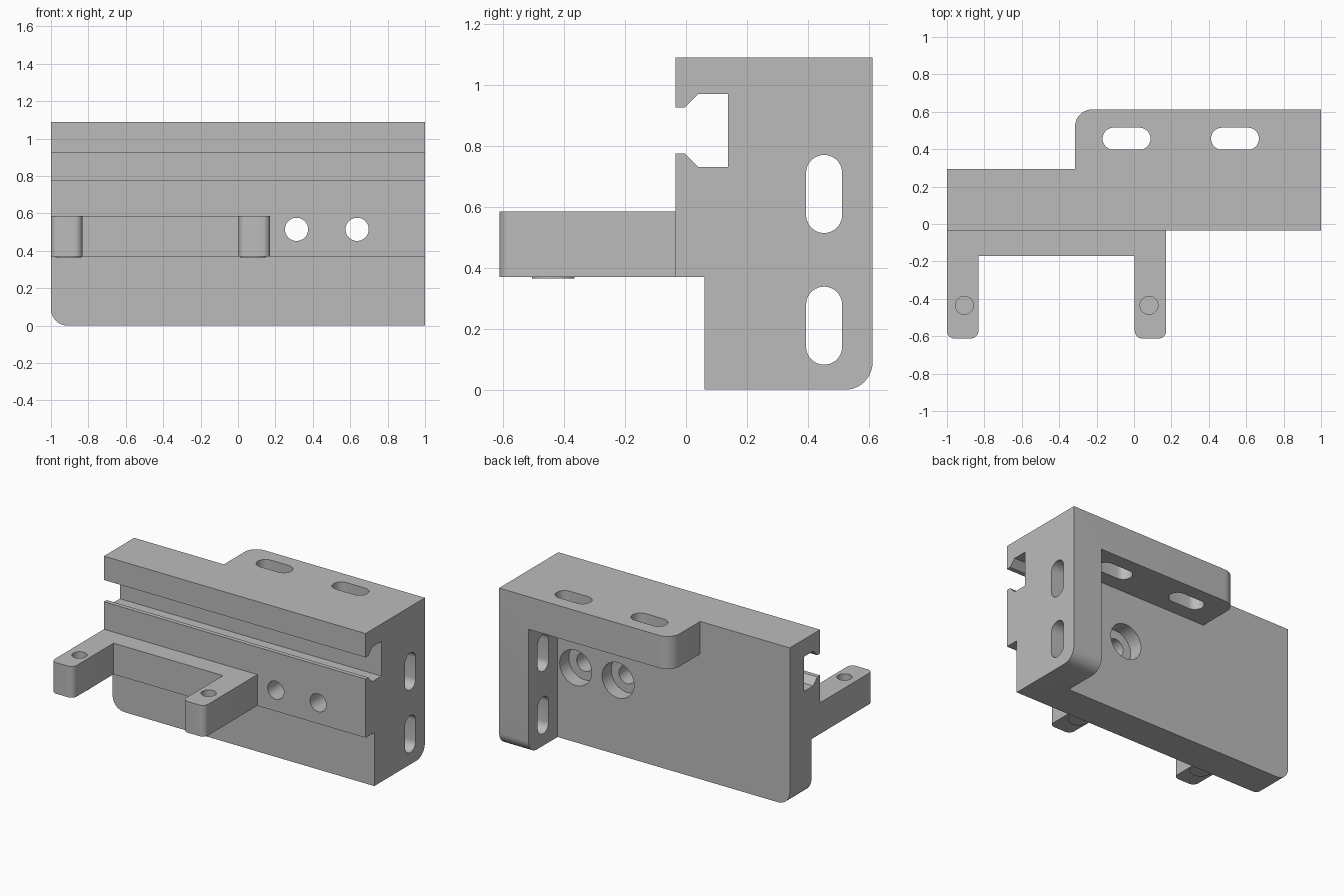
import bpy, bmesh, math
from mathutils import Vector, Matrix

cube = bpy.data.objects.get("Cube")
if cube:
    bpy.data.objects.remove(cube, do_unlink=True)

grey = bpy.data.materials.new("plain grey")
grey.use_nodes = True
grey.diffuse_color = (0.5, 0.5, 0.5, 1)
grey.node_tree.nodes["Principled BSDF"].inputs["Base Color"].default_value = (0.5, 0.5, 0.5, 1)

# Axes (u, v, extrusion) as columns of a rotation
ALONG_X = Matrix(((0, 0, 1), (1, 0, 0), (0, 1, 0)))
ALONG_Y = Matrix(((0, 1, 0), (0, 0, 1), (1, 0, 0)))
ALONG_Z = Matrix.Identity(3)


def prism(name, points, axes, start, end):
    """Extrude a closed outline along one axis."""
    bm = bmesh.new()
    verts = [bm.verts.new(axes @ Vector((u, v, start))) for u, v in points]
    face = bm.faces.new(verts)
    new = bmesh.ops.extrude_face_region(bm, geom=[face])["geom"]
    bmesh.ops.translate(bm, vec=axes @ Vector((0, 0, end - start)),
                        verts=[g for g in new if isinstance(g, bmesh.types.BMVert)])
    bmesh.ops.recalc_face_normals(bm, faces=bm.faces[:])
    mesh = bpy.data.meshes.new(name)
    bm.to_mesh(mesh)
    bm.free()
    mesh.materials.append(grey)
    obj = bpy.data.objects.new(name, mesh)
    bpy.context.collection.objects.link(obj)
    return obj


def capsule(u, v, r, du=0, dv=0, n=24):
    """Outline of a circle, stretched into a slot by half lengths du, dv."""
    pts = []
    for i in range(2 * n):
        a = math.pi * (i + 0.5) / n
        c, s = math.cos(a), math.sin(a)
        pts.append((u + r * c + math.copysign(du, c), v + r * s + math.copysign(dv, s)))
    return pts


def rect(u0, u1, v0, v1):
    return [(u0, v0), (u1, v0), (u1, v1), (u0, v1)]


def cut(obj, outline, axes, start, end):
    """Subtract a prism and discard the cutter."""
    cutter = prism("cutter", outline, axes, start, end)
    cutter.hide_render = True
    mod = obj.modifiers.new("cut", "BOOLEAN")
    mod.operation, mod.solver, mod.object = "DIFFERENCE", "EXACT", cutter
    bpy.context.view_layer.objects.active = obj
    bpy.ops.object.modifier_apply(modifier=mod.name)
    bpy.data.objects.remove(cutter, do_unlink=True)


def round_edges(obj, radius, rule):
    """Fillet every edge whose two ends both satisfy the rule."""
    bm = bmesh.new()
    bm.from_mesh(obj.data)
    bmesh.ops.dissolve_limit(bm, angle_limit=0.01, verts=bm.verts[:], edges=bm.edges[:])
    edges = [e for e in bm.edges if all(rule(v.co) for v in e.verts)]
    bmesh.ops.bevel(bm, geom=edges, offset=radius, offset_type="OFFSET",
                    segments=10, profile=0.5, affect="EDGES")
    bm.to_mesh(obj.data)
    bm.free()


def near(a, b):
    return abs(a - b) < 0.002


def smooth(obj):
    bpy.ops.object.select_all(action="DESELECT")
    obj.select_set(True)
    bpy.context.view_layer.objects.active = obj
    bpy.ops.object.shade_smooth_by_angle(angle=math.radians(30))


TOP, FRONT, PLATE_BACK, BACK = 1.09, -0.035, 0.295, 0.612
FLANGE_END, WALL = -0.315, 0.225

# Body: side profile with the front T-slot, extruded across the full width
profile = [(0.06, 0), (BACK, 0), (BACK, TOP), (FRONT, TOP),
           (FRONT, 0.925), (-0.005, 0.925), (0.04, 0.97), (0.138, 0.97),
           (0.138, 0.73), (0.04, 0.73), (-0.005, 0.775), (FRONT, 0.775),
           (FRONT, 0.37), (0.06, 0.37)]
body = prism("bracket_body", profile, ALONG_X, -1, 1)

# Hollow the back, leaving the plate, the top flange and the side flange
cut(body, rect(-1.5, 1 - WALL, PLATE_BACK, 1), ALONG_Z, -0.5, TOP - WALL)
cut(body, rect(-1.5, FLANGE_END, PLATE_BACK, 1), ALONG_Z, -0.5, 1.5)

# Rounded outer corners
round_edges(body, 0.09, lambda c: near(c.x, -1) and near(c.z, 0))
round_edges(body, 0.09, lambda c: near(c.y, BACK) and near(c.z, 0))
round_edges(body, 0.09, lambda c: near(c.x, FLANGE_END) and near(c.y, BACK))

# Mounting slots in the two flanges
for x in (-0.04, 0.54):
    cut(body, capsule(x, 0.456, 0.059, du=0.069), ALONG_Z, 0.7, 1.3)
for z in (0.21, 0.642):
    cut(body, capsule(0.453, z, 0.059, dv=0.069), ALONG_X, 0.6, 1.2)

# Counterbored screw holes through the plate
for x in (0.313, 0.637):
    cut(body, capsule(0.515, x, 0.062), ALONG_Y, -0.3, 0.4)
    cut(body, capsule(0.515, x, 0.122), ALONG_Y, PLATE_BACK - 0.1, 0.5)
smooth(body)

# Fork: crossbar with two forward arms
TIP, LOW, HIGH = -0.612, 0.37, 0.585
fork = prism("fork", [(-1, FRONT), (-1, TIP), (-0.832, TIP), (-0.832, -0.17),
                      (0.004, -0.17), (0.004, TIP), (0.172, TIP), (0.172, FRONT)],
             ALONG_Z, LOW, HIGH)
round_edges(fork, 0.04, lambda c: near(c.y, TIP))
# drop the fillets on horizontal tip edges by only rounding upright ones
bpy.data.objects.remove(fork, do_unlink=True)


def tip_corners(x0, x1, r=0.04, n=8):
    """Rounded end of one arm, from its left side to its right side."""
    pts = []
    for cx, start in ((x0 + r, math.pi), (x1 - r, 1.5 * math.pi)):
        for i in range(n + 1):
            a = start + i * math.pi / (2 * n)
            pts.append((cx + r * math.cos(a), TIP + r + r * math.sin(a)))
    return pts


arms = ((-1, -0.832), (0.004, 0.172))
outline = [(-1, FRONT), *tip_corners(*arms[0]), (-0.832, -0.17),
           (0.004, -0.17), *tip_corners(*arms[1]), (0.172, FRONT)]
fork = prism("fork", outline, ALONG_Z, LOW, HIGH)

# Pin holes in the arms, each closed underneath by a thin disc
for side, x in (("right", -0.907), ("left", 0.08)):
    cut(fork, capsule(x, -0.435, 0.048), ALONG_Z, LOW + 0.03, 0.8)
    disc = prism(side + "_arm_disc", capsule(x, -0.435, 0.07), ALONG_Z, LOW - 0.006, LOW)
    smooth(disc)
smooth(fork)
